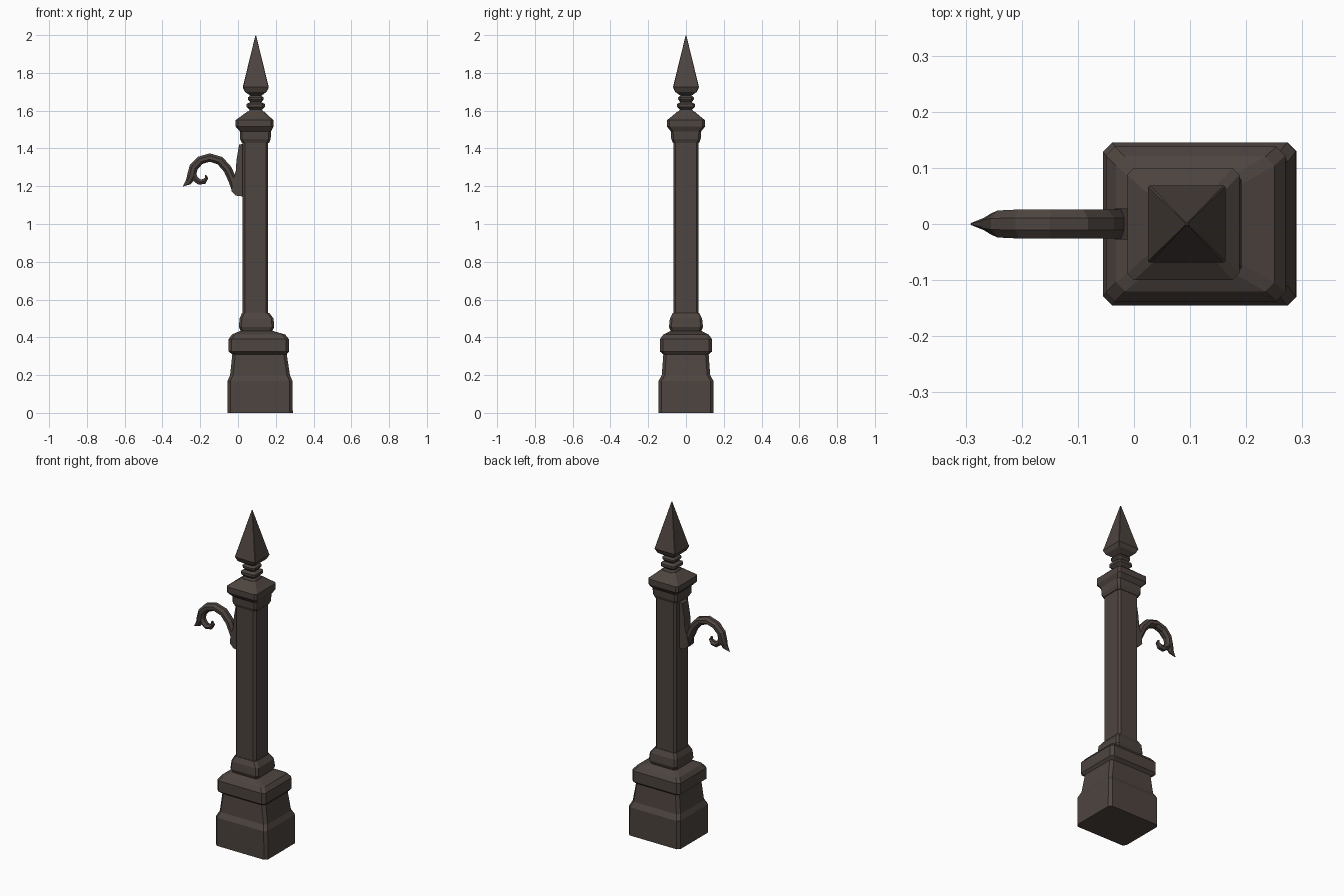
import bpy, bmesh, math
from mathutils import Vector

iron = bpy.data.materials.new("dark brown iron")
iron.diffuse_color = (0.075, 0.058, 0.050, 1)


def loft(name, rings):
    """Skin a closed solid through rings with equal point counts."""
    bm = bmesh.new()
    vr = [[bm.verts.new(p) for p in r] for r in rings]
    n = len(vr[0])
    for a, b in zip(vr, vr[1:]):
        for i in range(n):
            j = (i + 1) % n
            bm.faces.new((a[i], a[j], b[j], b[i]))
    bm.faces.new(vr[0][::-1])
    bm.faces.new(vr[-1])
    bmesh.ops.recalc_face_normals(bm, faces=bm.faces)
    me = bpy.data.meshes.new(name)
    bm.to_mesh(me)
    bm.free()
    me.materials.append(iron)
    ob = bpy.data.objects.new(name, me)
    bpy.context.collection.objects.link(ob)
    return ob


def block(name, profile, chamfer):
    """Stack of chamfered rectangles: (z, x0, x1, half depth)."""
    rings = []
    for z, x0, x1, h in profile:
        c = min(chamfer, 0.3 * h)
        rings.append([Vector((x, y, z)) for x, y in (
            (x0 + c, -h), (x1 - c, -h), (x1, -h + c), (x1, h - c),
            (x1 - c, h), (x0 + c, h), (x0, h - c), (x0, -h + c))])
    return loft(name, rings)


def sweep(name, path, sides=8):
    """Tapered tube in the xz plane: (x, z, half thickness, half width)."""
    rings = []
    for i, (x, z, t, w) in enumerate(path):
        a, b = path[max(i - 1, 0)], path[min(i + 1, len(path) - 1)]
        d = Vector((b[0] - a[0], 0, b[1] - a[1])).normalized()
        nrm = Vector((-d.z, 0, d.x))
        rings.append([Vector((x, 0, z)) + nrm * t * math.cos(k) + Vector((0, w * math.sin(k), 0))
                      for k in (2 * math.pi * (s + 0.5) / sides for s in range(sides))])
    return loft(name, rings)


# stepped pedestal
block("pedestal", [
    (0, -0.055, 0.29, 0.145), (0.17, -0.055, 0.288, 0.145), (0.20, -0.042, 0.275, 0.128),
    (0.31, -0.03, 0.258, 0.12), (0.325, -0.05, 0.27, 0.138), (0.39, -0.05, 0.27, 0.138),
    (0.415, -0.032, 0.25, 0.12), (0.435, 0.015, 0.18, 0.08)], 0.016)

# collar at the foot of the shaft
block("shaft_collar", [
    (0.43, 0.015, 0.18, 0.08), (0.455, 0.005, 0.192, 0.09), (0.50, 0.008, 0.188, 0.085),
    (0.53, 0.022, 0.165, 0.07)], 0.012)

# square shaft with narrow chamfers
block("shaft", [(0.50, 0.024, 0.16, 0.067), (1.44, 0.024, 0.16, 0.067)], 0.012)

# moulded capital
block("capital", [
    (1.43, 0.02, 0.165, 0.07), (1.45, 0.010, 0.173, 0.078), (1.49, 0.010, 0.175, 0.08),
    (1.515, -0.012, 0.188, 0.10), (1.55, -0.012, 0.188, 0.10), (1.57, 0.015, 0.165, 0.075),
    (1.595, 0.05, 0.14, 0.045)], 0.012)

# ringed neck and pyramid finial share a centre line
CX = 0.094
neck = [(1.59, 0.045), (1.605, 0.032), (1.62, 0.048), (1.635, 0.048), (1.645, 0.03),
        (1.66, 0.042), (1.67, 0.042), (1.68, 0.028), (1.70, 0.04)]
block("finial_neck", [(z, CX - h, CX + h, h) for z, h in neck], 0.012)
spike = [(1.68, 0.03), (1.70, 0.058), (1.725, 0.069), (1.74, 0.065), (1.998, 0.002)]
block("finial_spike", [(z, CX - h, CX + h, h) for z, h in spike], 0.003)

# mounting plate on the left face of the shaft
plate = [(0.03, 1.145), (-0.01, 1.15), (-0.035, 1.175), (-0.03, 1.22),
         (-0.012, 1.28), (-0.008, 1.34), (0.006, 1.42), (0.03, 1.425)]
loft("hook_plate", [[Vector((x, y, z)) for x, z in plate] for y in (-0.028, 0.028)])

# curved hook arm ending in a pointed leaf
sweep("hook_arm", [
    (-0.015, 1.17, 0.016, 0.022), (-0.028, 1.23, 0.024, 0.028), (-0.055, 1.29, 0.025, 0.028),
    (-0.095, 1.335, 0.025, 0.028), (-0.15, 1.352, 0.024, 0.028), (-0.20, 1.337, 0.024, 0.028),
    (-0.235, 1.30, 0.025, 0.026), (-0.246, 1.255, 0.026, 0.02), (-0.262, 1.222, 0.018, 0.012),
    (-0.29, 1.20, 0.002, 0.002)])

# small inward curl below the hook
sweep("hook_curl", [
    (-0.242, 1.28, 0.016, 0.02), (-0.228, 1.24, 0.019, 0.02), (-0.205, 1.222, 0.017, 0.02),
    (-0.18, 1.225, 0.016, 0.018), (-0.166, 1.243, 0.010, 0.014), (-0.172, 1.26, 0.004, 0.008)], 6)
